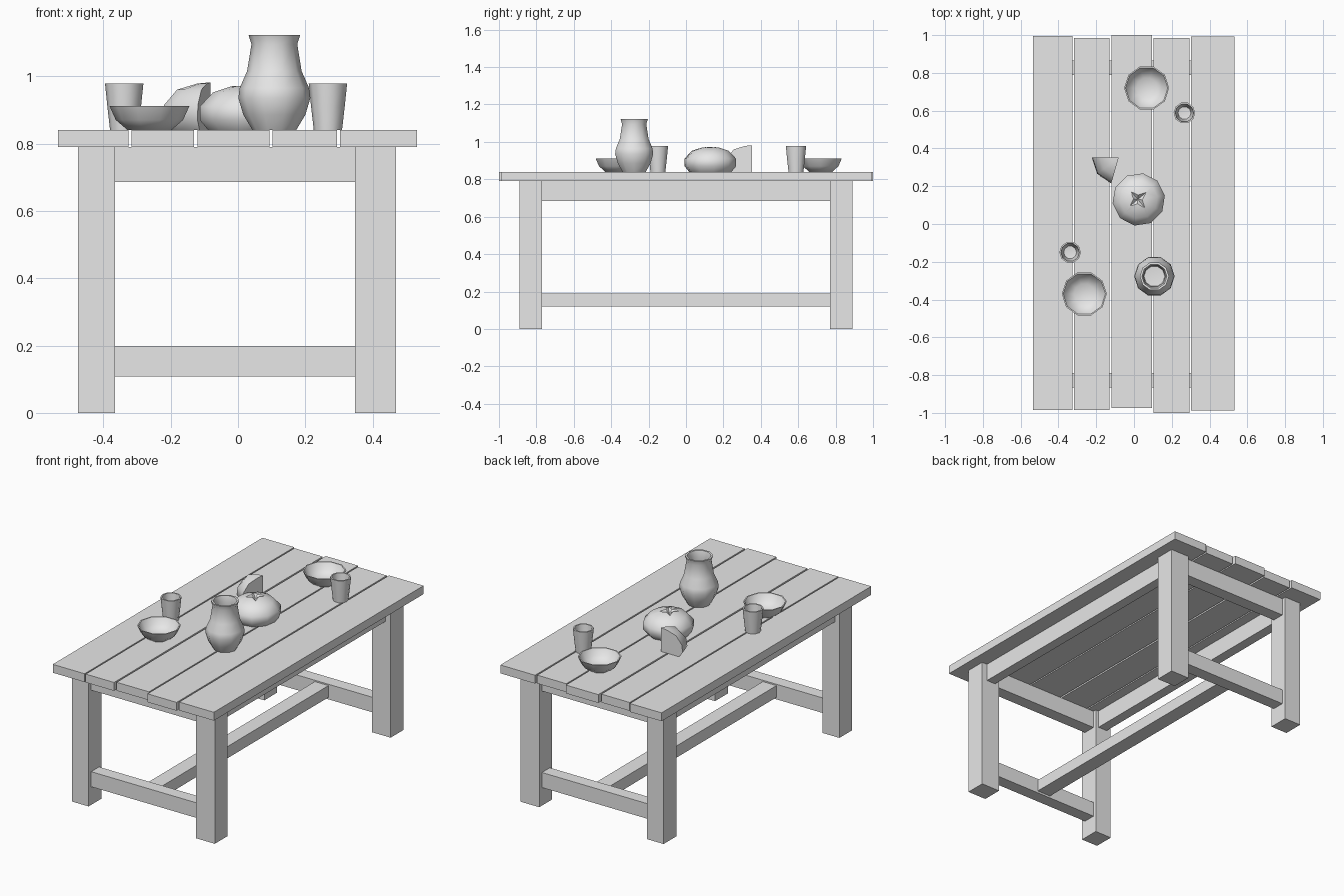
import bpy, bmesh
from math import pi, cos, sin, radians
from mathutils import Vector

if "Cube" in bpy.data.objects:
    bpy.data.objects.remove(bpy.data.objects["Cube"], do_unlink=True)

GREY = bpy.data.materials.new("plain_grey")
GREY.use_nodes = True
GREY.diffuse_color = (0.8, 0.8, 0.8, 1)
GREY.node_tree.nodes["Principled BSDF"].inputs["Base Color"].default_value = (0.8, 0.8, 0.8, 1)


def finish(name, bm, smooth=False):
    bmesh.ops.remove_doubles(bm, verts=bm.verts, dist=0.0005)
    bmesh.ops.recalc_face_normals(bm, faces=bm.faces)
    mesh = bpy.data.meshes.new(name)
    bm.to_mesh(mesh)
    bm.free()
    mesh.materials.append(GREY)
    obj = bpy.data.objects.new(name, mesh)
    bpy.context.collection.objects.link(obj)
    bpy.ops.object.select_all(action="DESELECT")
    obj.select_set(True)
    bpy.context.view_layer.objects.active = obj
    if smooth:
        bpy.ops.object.shade_smooth_by_angle(angle=radians(50))
    return obj


def box(name, x, y, z):
    """Box from (low, high) spans on each axis."""
    bm = bmesh.new()
    bmesh.ops.create_cube(bm, size=1)
    for v in bm.verts:
        v.co = [s[0] if c < 0 else s[1] for c, s in zip(v.co, (x, y, z))]
    return finish(name, bm)


def lathe(name, profile, x, y, sides=10, start=0.0, sweep=2 * pi):
    """Turn a (radius, height) profile; a partial sweep gets flat cut ends."""
    bm = bmesh.new()
    full = sweep > 6.2
    count = sides if full else sides + 1
    rings = []
    for i in range(count):
        a = start + sweep * i / sides
        rings.append([bm.verts.new((x + r * cos(a), y + r * sin(a), TOP + h)) for r, h in profile])
    for i in range(sides):
        a, b = rings[i], rings[(i + 1) % count]
        for j in range(len(profile) - 1):
            bm.faces.new((a[j], b[j], b[j + 1], a[j + 1]))
    if not full:
        bm.faces.new(rings[0])
        bm.faces.new(rings[-1])
    bmesh.ops.dissolve_degenerate(bm, dist=0.0005, edges=bm.edges)
    return finish(name, bm, smooth=True)


UNDER, TOP = 0.79, 0.84

# Table top: five planks with uneven ends
planks = [(-0.535, -0.325, -0.985, 0.995), (-0.317, -0.13, -0.985, 0.985),
          (-0.12, 0.094, -0.975, 1.0), (0.102, 0.294, -1.0, 0.985),
          (0.303, 0.532, -0.988, 0.993)]
for i, (x0, x1, y0, y1) in enumerate(planks):
    box(f"plank_{i + 1}", (x0, x1), (y0, y1), (UNDER, TOP))

# Legs
LEG_X = {"right": (-0.475, -0.365), "left": (0.347, 0.47)}
LEG_Y = {"front": (-0.89, -0.77), "back": (0.77, 0.89)}
for end, ys in LEG_Y.items():
    for side, xs in LEG_X.items():
        box(f"{end}_{side}_leg", xs, ys, (0, UNDER))

# Aprons and stretchers
for end, s in (("front", -1), ("back", 1)):
    span = sorted((s * 0.865, s * 0.79))
    box(f"{end}_apron", (-0.366, 0.348), span, (0.685, UNDER))
    box(f"{end}_stretcher", (-0.366, 0.348), span, (0.108, 0.198))
box("right_apron", (-0.445, -0.385), (-0.771, 0.771), (0.685, UNDER))
box("left_apron", (0.375, 0.435), (-0.771, 0.771), (0.685, UNDER))
box("long_stretcher", (-0.045, 0.045), (-0.791, 0.791), (0.12, 0.19))

# Bowls, cups and jug
bowl = [(0, 0), (0.065, 0), (0.1, 0.03), (0.119, 0.072), (0.112, 0.072),
        (0.092, 0.034), (0.055, 0.012), (0, 0.01)]
cup = [(0, 0), (0.042, 0), (0.05, 0.07), (0.057, 0.138), (0.049, 0.138),
       (0.042, 0.07), (0.034, 0.02), (0, 0.015)]
jug = [(0, 0), (0.065, 0), (0.092, 0.045), (0.107, 0.095), (0.103, 0.125), (0.081, 0.175),
       (0.068, 0.255), (0.077, 0.283), (0.066, 0.283), (0.058, 0.25), (0.068, 0.175),
       (0.09, 0.11), (0.055, 0.02), (0, 0.015)]
lathe("front_bowl", bowl, -0.263, -0.37)
lathe("back_bowl", bowl, 0.067, 0.72)
lathe("front_cup", cup, -0.338, -0.15)
lathe("back_cup", cup, 0.267, 0.588)
lathe("jug", jug, 0.108, -0.277)

# Round loaf with a star-shaped score on top
crust = [(0, 0), (0.115, 0), (0.14, 0.03), (0.14, 0.07), (0.1, 0.112), (0.045, 0.13), (0, 0.134)]
loaf = lathe("loaf", crust, 0.025, 0.13, sides=10, start=0.15)
bm = bmesh.new()
star = [bm.verts.new((0.02 + r * cos(a), 0.13 + r * sin(a), TOP + 0.165))
        for a, r in ((0.7 + k * pi / 4, 0.06 if k % 2 else 0.19) for k in range(8))]
tip = bm.verts.new(Vector((0.02, 0.13, TOP + 0.112)))
bm.faces.new(star)
for k in range(8):
    bm.faces.new((star[k], star[(k + 1) % 8], tip))
cutter = finish("score_cutter", bm)
cutter.hide_render = True
mod = loaf.modifiers.new("score", "BOOLEAN")
mod.operation, mod.solver, mod.object = "DIFFERENCE", "EXACT", cutter
bpy.context.view_layer.objects.active = loaf
bpy.ops.object.modifier_apply(modifier=mod.name)
bpy.data.objects.remove(cutter, do_unlink=True)

# Wedge cut from a second loaf
slice_profile = [(0, 0), (0.12, 0), (0.143, 0.03), (0.138, 0.075), (0.1, 0.12), (0.04, 0.138), (0, 0.142)]
lathe("loaf_wedge", slice_profile, -0.081, 0.352, sides=2, start=pi, sweep=radians(74))
